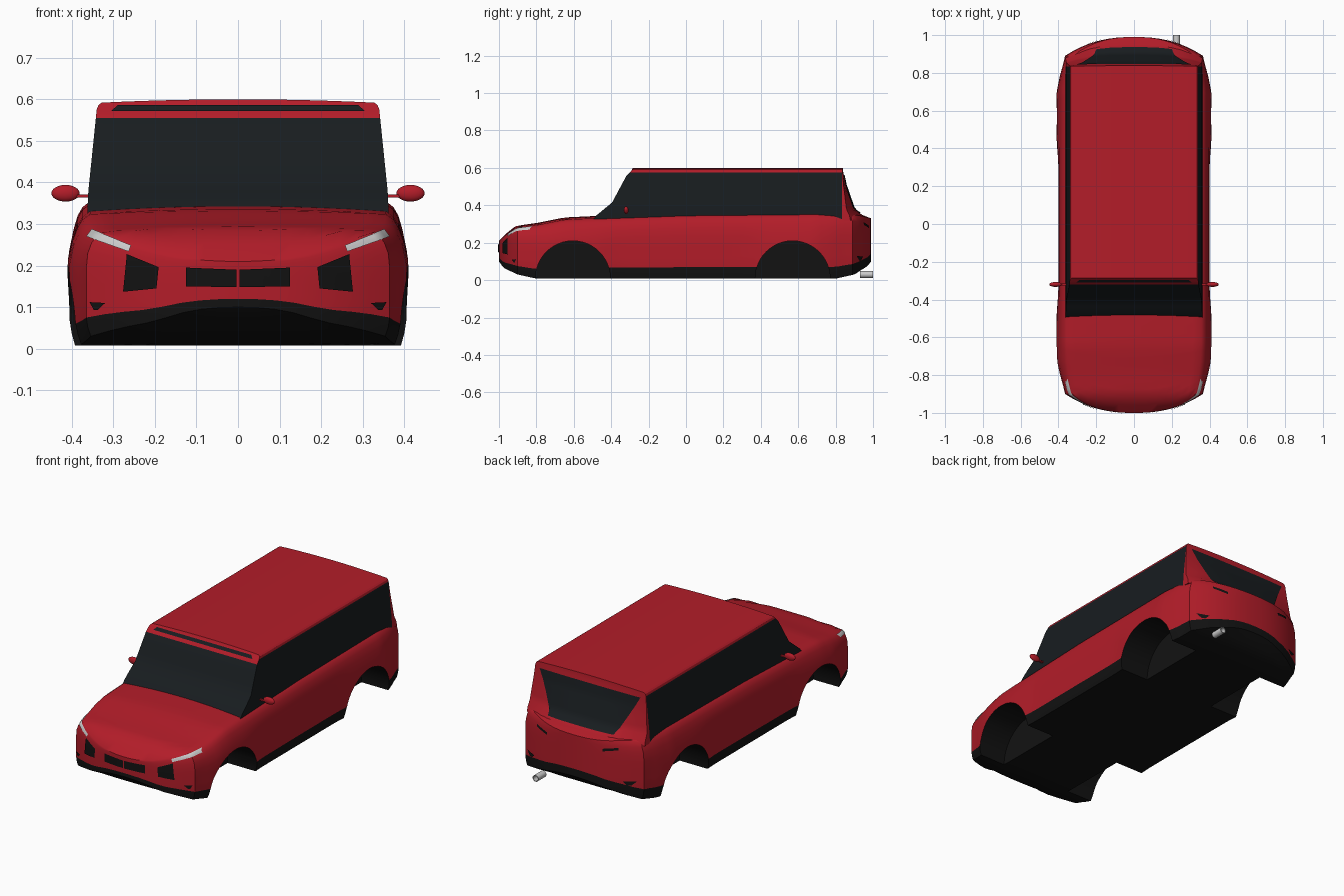
import bpy, bmesh, math
from mathutils import Vector, Matrix

cube = bpy.data.objects.get("Cube")
if cube:
    bpy.data.objects.remove(cube, do_unlink=True)


def material(name, color, rough=0.5):
    m = bpy.data.materials.new(name)
    m.use_nodes = True
    m.diffuse_color = (*color, 1)
    bsdf = m.node_tree.nodes["Principled BSDF"]
    bsdf.inputs["Base Color"].default_value = (*color, 1)
    bsdf.inputs["Roughness"].default_value = rough
    return m


RED = material("red_paint", (0.45, 0.012, 0.022))
BLACK = material("black_trim", (0.006, 0.006, 0.006))
GLASS = material("dark_glass", (0.009, 0.012, 0.014))
WHITE = material("lamp_white", (0.8, 0.8, 0.8))
METAL = material("exhaust_metal", (0.55, 0.55, 0.55))


def interp(table, x):
    """Piecewise linear lookup in a list of (x, value) pairs."""
    if x <= table[0][0]:
        return table[0][1]
    for (a, p), (b, q) in zip(table, table[1:]):
        if x <= b:
            return p + (q - p) * (x - a) / (b - a)
    return table[-1][1]


def smooth(x):
    x = min(max(x, 0), 1)
    return x * x * (3 - 2 * x)


def steps(a, b, n):
    return [a + (b - a) * i / n for i in range(n + 1)]


def finish(name, bm, mats, angle=None):
    mesh = bpy.data.meshes.new(name)
    bm.to_mesh(mesh)
    bm.free()
    for m in mats:
        mesh.materials.append(m)
    obj = bpy.data.objects.new(name, mesh)
    bpy.context.collection.objects.link(obj)
    if angle:
        shade(obj, angle)
    return obj


def activate(obj):
    bpy.ops.object.select_all(action='DESELECT')
    obj.select_set(True)
    bpy.context.view_layer.objects.active = obj


def shade(obj, angle):
    activate(obj)
    bpy.ops.object.shade_smooth_by_angle(angle=math.radians(angle))


def shaped_box(name, shape, axes, mats, pick):
    """Closed box grid whose (u, t, v) vertices are placed by shape()."""
    bm = bmesh.new()
    verts = {}
    for k in range(3):
        a, b = [n for n in range(3) if n != k]
        for end in (axes[k][0], axes[k][-1]):
            for a0, a1 in zip(axes[a], axes[a][1:]):
                for b0, b1 in zip(axes[b], axes[b][1:]):
                    keys = []
                    for p, q in ((a0, b0), (a1, b0), (a1, b1), (a0, b1)):
                        key = [end] * 3
                        key[a], key[b] = p, q
                        keys.append(tuple(key))
                    for key in keys:
                        if key not in verts:
                            verts[key] = bm.verts.new(shape(*key))
                    face = bm.faces.new([verts[key] for key in keys])
                    mid = [sum(c) / 4 for c in zip(*keys)]
                    face.material_index = pick(mid, k, end)
    bmesh.ops.recalc_face_normals(bm, faces=bm.faces[:])
    return finish(name, bm, mats)


# Lower body: hood, flanks, bumpers and floor in one shell
TOP = [(-1, .21), (-.96, .25), (-.91, .29), (-.8, .305), (-.65, .335), (-.5, .342),
       (0, .36), (.85, .368), (.93, .353), (.99, .33)]
BOTTOM = [(-1, .1), (-.975, .065), (-.9, .03), (-.8, .008), (.8, .008),
          (.9, .03), (.97, .075), (.99, .1)]
PLAN = [(-1, .365), (-.9, .385), (-.8, .396), (-.65, .4), (.75, .4), (.88, .388), (.99, .365)]
FLANK = [(0, .97), (.09, .99), (.18, 1), (.65, 1), (.8, .99), (.9, .965), (.96, .935), (1, .89)]
WHEELS = (-.605, .57)


def body_shape(u, t, v):
    bow = .1 * smooth((abs(t) - .5) / .5) * abs(u) ** 2.4
    y = t - math.copysign(bow, t)
    low, high = interp(BOTTOM, y), interp(TOP, y)
    z = low + v * (high - low) - .012 * v * u * u
    width = interp(PLAN, t) * interp(FLANK, v)
    flare = sum(math.exp(-((y - w) / .2) ** 4) for w in WHEELS)
    width += .011 * flare * smooth((.29 - z) / .1)
    return u * width, y, z


body = shaped_box("body", body_shape,
                  [steps(-1, 1, 16), steps(-1, .99, 48), [f[0] for f in FLANK[:3]] +
                   [.35, .5] + [f[0] for f in FLANK[3:]]],
                  [RED, BLACK], lambda m, k, end: int(m[2] < .18))

# Wheel wells
for w in WHEELS:
    for side in (1, -1):
        bm = bmesh.new()
        place = Matrix.Translation((side * .37, w, .01)) @ Matrix.Rotation(math.pi / 2, 4, 'Y')
        bmesh.ops.create_cone(bm, cap_ends=True, segments=48, radius1=.2, radius2=.2,
                              depth=.3, matrix=place)
        cutter = finish("wheel_well_cutter", bm, [BLACK])
        cutter.hide_render = True
        activate(body)
        cut = body.modifiers.new("wheel_well", 'BOOLEAN')
        cut.operation, cut.solver, cut.object = 'DIFFERENCE', 'EXACT', cutter
        cut.material_mode = 'TRANSFER'
        bpy.ops.object.modifier_apply(modifier=cut.name)
        bpy.data.objects.remove(cutter, do_unlink=True)
shade(body, 35)

# Cabin: glass band, red roof, red rear pillars
FRONT = [(.32, -.5), (.345, -.48), (.415, -.395), (.555, -.32), (.592, -.285)]
REAR = [(.32, .96), (.35, .945), (.38, .9), (.51, .855), (.592, .838)]
HALF = [(.32, .363), (.38, .36), (.555, .342), (.575, .34), (.586, .336), (.592, .328)]
PILLAR = .835


def cabin_shape(u, t, z):
    front = interp(FRONT, z)
    if t <= 1:
        y = front + (PILLAR - front) * t
    else:
        y = PILLAR + (interp(REAR, z) - PILLAR) * (t - 1) * (1 - .65 * abs(u) ** 3)
    crown = .008 * (1 - u * u) if z > .59 else 0
    return u * interp(HALF, z), y, z + crown


def cabin_paint(mid, axis, end):
    u, t, z = mid
    header = axis == 1 and t == 0 and z > .555
    return 0 if z > .575 or t > 1 or header else 1


cabin = shaped_box("cabin", cabin_shape,
                   [steps(-1, 1, 12), steps(0, 1, 6) + [1.5, 2],
                    [.32, .345, .38, .415, .46, .51, .555, .575, .586, .592]],
                   [RED, GLASS], cabin_paint)
shade(cabin, 30)


# Thin panels laid on a surface; corners are (x, z): low in, low out, top out, top in
def panel(name, target, corners, mat, back=False, n=10, m=4):
    bpy.context.view_layer.update()
    way = -1 if back else 1
    c = [Vector(p) for p in corners]
    bm = bmesh.new()
    rows = []
    for j in range(m + 1):
        row = []
        for i in range(n + 1):
            p = c[0].lerp(c[1], i / n).lerp(c[3].lerp(c[2], i / n), j / m)
            hit, loc, normal, _ = target.ray_cast((p.x, -2 * way, p.y), (0, way, 0))
            if not hit:
                _, loc, normal, _ = target.closest_point_on_mesh((p.x, -way, p.y))
            row.append(bm.verts.new(loc + normal * .004))
        rows.append(row)
    for r, s in zip(rows, rows[1:]):
        for i in range(n):
            quad = [r[i], r[i + 1], s[i + 1], s[i]]
            # Keep the panel facing outward
            if (corners[1][0] - corners[0][0]) * way < 0:
                quad.reverse()
            bm.faces.new(quad)
    return finish(name, bm, [mat], 40)


panel("roof_slot", cabin, [(-.305, .569), (.305, .569), (.29, .583), (-.29, .583)], GLASS)
panel("rear_window", cabin, [(-.2, .355), (.2, .355), (.31, .562), (-.31, .562)],
      GLASS, True, 16, 12)

PAIRS = [
    ("headlight", [(.262, .233), (.362, .268), (.35, .285), (.256, .247)], WHITE, False),
    ("grille", [(.003, .148), (.124, .15), (.124, .195), (.003, .19)], BLACK, False),
    ("side_intake", [(.195, .145), (.275, .137), (.266, .227), (.19, .196)], BLACK, False),
    ("front_slit", [(.335, .093), (.345, .093), (.355, .112), (.318, .11)], BLACK, False),
    ("tail_light", [(.17, .278), (.25, .295), (.25, .308), (.17, .292)], BLACK, True),
    ("rear_slit", [(.29, .105), (.31, .105), (.335, .13), (.27, .125)], BLACK, True),
]
for name, corners, mat, back in PAIRS:
    for label, s in (("left", 1), ("right", -1)):
        panel(f"{label}_{name}", body, [(s * x, z) for x, z in corners], mat, back)

# Door mirrors on short stalks
for label, s in (("left", 1), ("right", -1)):
    bm = bmesh.new()
    bmesh.ops.create_uvsphere(bm, u_segments=20, v_segments=12, radius=1, matrix=Matrix.Translation(
        (s * .415, -.32, .374)) @ Matrix.Diagonal((.034, .013, .02, 1)))
    bmesh.ops.create_cube(bm, size=1, matrix=Matrix.Translation(
        (s * .37, -.32, .367)) @ Matrix.Diagonal((.05, .012, .007, 1)))
    finish(f"{label}_mirror", bm, [RED], 40)

# Exhaust tip with a recessed mouth
bm = bmesh.new()
bmesh.ops.create_cone(bm, cap_ends=True, segments=24, radius1=.018, radius2=.018, depth=.07,
                      matrix=Matrix.Translation((.225, .965, .03)) @
                      Matrix.Rotation(-math.pi / 2, 4, 'X'))
mouth = max(bm.faces, key=lambda f: f.calc_center_median().y)
bmesh.ops.inset_region(bm, faces=[mouth], thickness=.004)
inner = bmesh.ops.extrude_discrete_faces(bm, faces=[mouth])["faces"][0]
bmesh.ops.translate(bm, verts=inner.verts[:], vec=(0, -.03, 0))
finish("exhaust_tip", bm, [METAL], 40)
